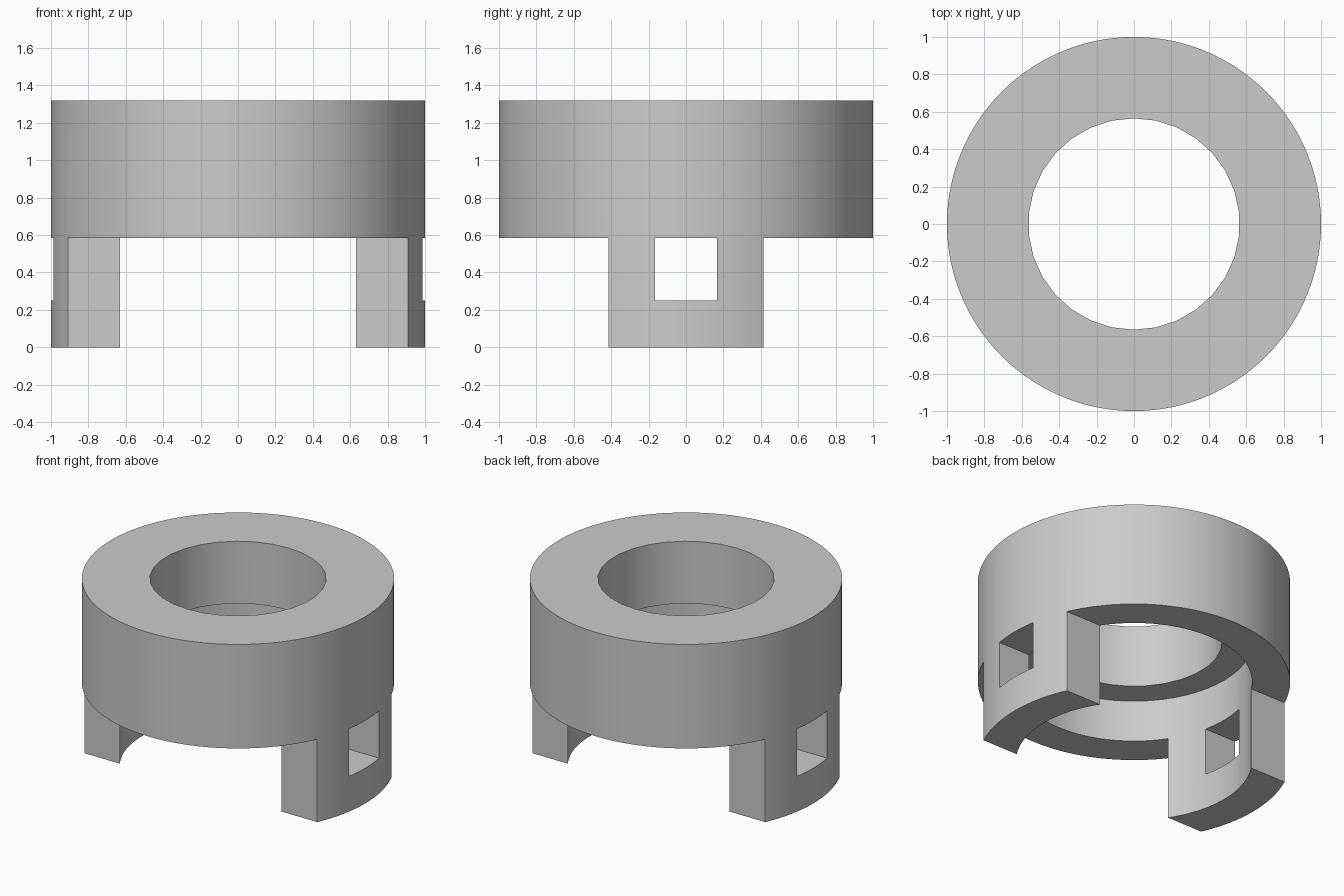
import bpy
import math

old = bpy.data.objects.get("Cube")
if old:
    bpy.data.objects.remove(old, do_unlink=True)

TOP = 1.32          # overall height
RIM = 0.585         # underside of the collar
STEP = 0.88         # ceiling of the wide recess
LEG_HALF = 0.415    # half width of each leg
GREY = (0.6, 0.6, 0.6, 1)

mat = bpy.data.materials.new("plain grey")
mat.use_nodes = True
mat.diffuse_color = GREY
mat.node_tree.nodes["Principled BSDF"].inputs["Base Color"].default_value = GREY


def cylinder(name, radius, z0, z1, sides):
    bpy.ops.mesh.primitive_cylinder_add(vertices=sides, radius=radius, depth=z1 - z0,
                                        location=(0, 0, (z0 + z1) / 2))
    bpy.context.object.name = name
    return bpy.context.object


def box(name, x, y, z):
    """Box given by its (low, high) range on each axis."""
    bpy.ops.mesh.primitive_cube_add(size=1, location=[sum(r) / 2 for r in (x, y, z)])
    ob = bpy.context.object
    ob.name = name
    ob.scale = [r[1] - r[0] for r in (x, y, z)]
    return ob


def cut(target, cutter):
    bpy.context.view_layer.update()
    mod = target.modifiers.new(cutter.name, "BOOLEAN")
    mod.operation = "DIFFERENCE"
    mod.solver = "EXACT"
    mod.object = cutter
    bpy.ops.object.select_all(action="DESELECT")
    bpy.context.view_layer.objects.active = target
    target.select_set(True)
    bpy.ops.object.modifier_apply(modifier=mod.name)
    bpy.data.objects.remove(cutter, do_unlink=True)


# Solid blank
collar = cylinder("collar_with_legs", 1, 0, TOP, 120)

# Wide recess from below, then the narrower bore through the top
cut(collar, cylinder("recess_cutter", 0.757, -0.2, STEP, 60))
cut(collar, cylinder("bore_cutter", 0.565, STEP - 0.2, TOP + 0.2, 30))

# Front and back gaps leave a leg on each side
for side in (-1, 1):
    span = sorted((side * LEG_HALF, side * 1.5))
    cut(collar, box("gap_cutter", (-1.5, 1.5), span, (-0.2, RIM)))

# Square window straight through both legs
cut(collar, box("window_cutter", (-1.5, 1.5), (-0.167, 0.167), (0.25, RIM)))

# Finish
collar.data.materials.clear()
collar.data.materials.append(mat)
bpy.ops.object.select_all(action="DESELECT")
collar.select_set(True)
bpy.context.view_layer.objects.active = collar
bpy.ops.object.shade_smooth_by_angle(angle=math.radians(30))
